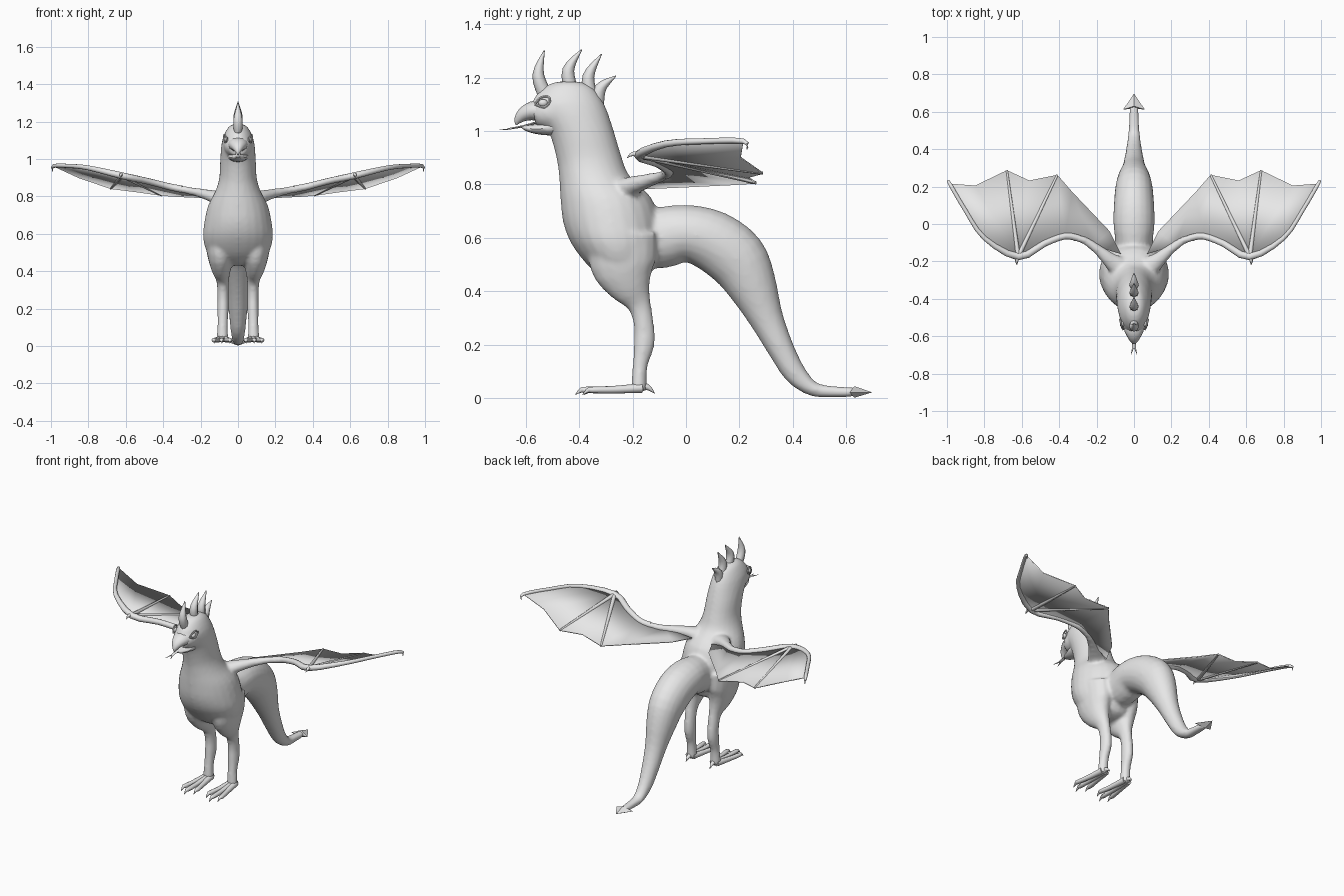
import bpy, bmesh, math
from mathutils import Vector

cube = bpy.data.objects.get("Cube")
if cube:
    bpy.data.objects.remove(cube)

grey = bpy.data.materials.new("plain grey")
grey.use_nodes = True
grey.diffuse_color = (0.8, 0.8, 0.8, 1)
grey.node_tree.nodes["Principled BSDF"].inputs["Base Color"].default_value = (0.8, 0.8, 0.8, 1)

X, Z = Vector((1, 0, 0)), Vector((0, 0, 1))


def finish(name, bm, angle=50):
    bmesh.ops.recalc_face_normals(bm, faces=bm.faces[:])
    mesh = bpy.data.meshes.new(name)
    bm.to_mesh(mesh)
    bm.free()
    mesh.materials.append(grey)
    ob = bpy.data.objects.new(name, mesh)
    bpy.context.collection.objects.link(ob)
    bpy.ops.object.select_all(action='DESELECT')
    ob.select_set(True)
    bpy.context.view_layer.objects.active = ob
    bpy.ops.object.shade_smooth_by_angle(angle=math.radians(angle))
    return ob


def spline(rows, steps):
    # Catmull-Rom through stations of (x, y, z, width radius, depth radius)
    out = []
    for i in range(len(rows) - 1):
        a, b = rows[max(i - 1, 0)], rows[i]
        c, d = rows[i + 1], rows[min(i + 2, len(rows) - 1)]
        for k in range(steps):
            t = k / steps
            out.append([0.5 * (2 * q + (r - p) * t + (2 * p - 5 * q + 4 * r - s) * t * t
                               + (3 * q - p - 3 * r + s) * t ** 3)
                        for p, q, r, s in zip(a, b, c, d)])
    return out + [list(rows[-1])]


def loft(bm, rows, ref=X, sides=12, steps=3, level=False, signs=(1,)):
    # Skin elliptical rings along a path, optionally on both sides of the model
    st = spline(rows, steps)
    for sign in signs:
        rings = []
        for i, row in enumerate(st):
            p = Vector(row[:3])
            t = Vector(st[min(i + 1, len(st) - 1)][:3]) - Vector(st[max(i - 1, 0)][:3])
            t = -Z if level else t.normalized()
            a = (ref - t * ref.dot(t)).normalized()
            b = t.cross(a)
            ring = []
            for k in range(sides):
                ang = 2 * math.pi * k / sides
                v = p + a * max(row[3], 0.001) * math.cos(ang) + b * max(row[4], 0.001) * math.sin(ang)
                ring.append(bm.verts.new((v.x * sign, v.y, v.z)))
            rings.append(ring)
        for r, s in zip(rings, rings[1:]):
            for k in range(sides):
                n = (k + 1) % sides
                bm.faces.new((r[k], r[n], s[n], s[k]))
        bm.faces.new(rings[0])
        bm.faces.new(rings[-1])


BOTH = (1, -1)

# Body: head, neck, torso, tail, legs and shoulders blended into one skin
bm = bmesh.new()
torso = [  # height, front, back, half width
    (1.185, -.48, -.40, .03), (1.165, -.53, -.35, .055), (1.1, -.575, -.305, .085),
    (1.0, -.515, -.27, .095), (.9, -.485, -.24, .1), (.83, -.475, -.21, .12),
    (.75, -.47, -.13, .16), (.66, -.46, -.1, .18), (.58, -.43, -.1, .187),
    (.5, -.37, -.12, .165), (.45, -.31, -.14, .11), (.43, -.26, -.18, .05)]
loft(bm, [(0, (f + b) / 2, z, w, (b - f) / 2) for z, f, b, w in torso], sides=24, level=True)
loft(bm, [(0, -.42, 1.08, .08, .08), (0, -.52, 1.07, .075, .07), (0, -.57, 1.06, .05, .045)], sides=16)
loft(bm, [(0, -.24, .6, .1, .1), (0, -.1, .6, .1, .115), (0, 0, .617, .11, .107),
          (0, .1, .588, .108, .115), (0, .19, .52, .1, .115), (0, .245, .425, .085, .095),
          (0, .3, .3, .062, .065), (0, .355, .185, .05, .05), (0, .41, .09, .04, .042),
          (0, .475, .035, .032, .028), (0, .54, .025, .028, .022), (0, .63, .022, .024, .018)],
     sides=20)
loft(bm, [(.1, -.24, .62, .08, .13), (.095, -.235, .5, .072, .125), (.09, -.21, .42, .055, .085),
          (.082, -.175, .35, .034, .045), (.08, -.157, .27, .031, .038), (.08, -.157, .2, .031, .039),
          (.082, -.172, .12, .028, .028), (.083, -.177, .03, .032, .03)], sides=16, signs=BOTH)
loft(bm, [(.05, -.25, .77, .05, .07), (.12, -.2, .795, .036, .045), (.19, -.14, .815, .026, .028),
          (.27, -.085, .832, .02, .021), (.36, -.065, .85, .018, .018)], ref=Z, signs=BOTH)
body = finish("body", bm)
remesh = body.modifiers.new("blend", 'REMESH')
remesh.mode = 'VOXEL'
remesh.voxel_size = 0.01
remesh.use_smooth_shade = True
soften = body.modifiers.new("soften", 'SMOOTH')
soften.factor = 0.5
soften.iterations = 6

# Tail arrowhead
bm = bmesh.new()
outline = [(-.02, .615), (-.058, .612), (0, .697), (.058, .612), (.02, .615)]
rim = [bm.verts.new((x, y, .022)) for x, y in outline]
for z in (.045, .002):
    peak = bm.verts.new((0, .63, z))
    for i in range(len(rim)):
        bm.faces.new((rim[i], rim[(i + 1) % len(rim)], peak))
finish("tail_tip", bm, 20)

# Beak, jaw and forked tongue
bm = bmesh.new()
loft(bm, [(0, -.53, 1.075, .06, .045), (0, -.575, 1.075, .05, .036), (0, -.61, 1.06, .032, .026),
          (0, -.63, 1.038, .014, .014), (0, -.635, 1.022, .002, .002)])
finish("upper_beak", bm)
bm = bmesh.new()
loft(bm, [(0, -.48, 1.02, .06, .04), (0, -.545, 1.008, .045, .022), (0, -.59, 1.01, .027, .013),
          (0, -.617, 1.017, .006, .004)])
finish("lower_beak", bm)
bm = bmesh.new()
loft(bm, [(0, -.55, 1.035, .012, .004), (0, -.61, 1.018, .012, .004), (0, -.665, 1.008, .009, .003)], sides=8)
loft(bm, [(.003, -.655, 1.008, .006, .003), (.016, -.697, 1.004, .001, .001)], sides=6, signs=BOTH)
finish("tongue", bm)

# Eyes with almond lids
bm = bmesh.new()
for sign in BOTH:
    before = set(bm.verts)
    bmesh.ops.create_uvsphere(bm, u_segments=12, v_segments=8, radius=1)
    for v in set(bm.verts) - before:
        v.co = Vector((sign * .064 + v.co.x * .012, -.535 + v.co.y * .018, 1.105 + v.co.z * .014))
finish("eyes", bm)
bm = bmesh.new()
lid = [(.058, -.564, 1.1), (.066, -.548, 1.123), (.073, -.518, 1.13),
       (.075, -.51, 1.11), (.068, -.53, 1.088), (.058, -.564, 1.1)]
loft(bm, [p + (.005, .005) for p in lid], sides=6, steps=2, signs=BOTH)
finish("eyelids", bm)

# Crest spikes: base, middle and tip in side profile
bm = bmesh.new()
for base, mid, tip in [((-.525, 1.13), (-.553, 1.21), (-.53, 1.302)),
                       ((-.43, 1.15), (-.44, 1.23), (-.39, 1.305)),
                       ((-.355, 1.12), (-.365, 1.205), (-.316, 1.288)),
                       ((-.335, 1.09), (-.32, 1.16), (-.262, 1.206))]:
    loft(bm, [(0, *base, .02, .027), (0, *mid, .024, .022), (0, *tip, .002, .002)], sides=8, steps=4)
finish("crest", bm)

# Feet: three front toes and a hind toe, each with a claw
bm = bmesh.new()
for dx, y in ((-.04, -.36), (.004, -.392), (.045, -.365)):
    x = .083 + dx
    loft(bm, [(.083 + dx * .3, -.165, .038, .02, .018), (.083 + dx * .7, -.27, .032, .015, .014),
              (x, y + .02, .031, .014, .012), (x, y, .03, .008, .009), (x, y - .022, .013, .001, .001)],
         sides=8, signs=BOTH)
loft(bm, [(.083, -.18, .04, .018, .02), (.083, -.145, .042, .012, .012), (.083, -.117, .018, .001, .001)],
     sides=8, signs=BOTH)
finish("toes", bm)

# Wing bones: arm, fingers and wrist claw
WRIST = (.62, -.175, .91)
TIP, SECOND, THIRD = (.985, .215, .962), (.68, .287, .842), (.41, .262, .806)
bm = bmesh.new()
loft(bm, [(.3, -.075, .838, .019, .019), (.37, -.065, .852, .018, .018), (.48, -.105, .88, .017, .018),
          (*WRIST, .018, .02), (.8, -.075, .952, .013, .013), (.9, .07, .962, .011, .011),
          (*TIP, .01, .01), (.99, .228, .93, .001, .001)], ref=Z, sides=10, signs=BOTH)
for end in (SECOND, THIRD):
    loft(bm, [(*WRIST, .013, .013), (*end, .006, .006)], ref=Z, sides=8, signs=BOTH)
loft(bm, [(.622, -.175, .912, .012, .012), (.627, -.2, .914, .008, .008), (.626, -.22, .9, .001, .001)],
     sides=8, signs=BOTH)
finish("wing_bones", bm)

# Wing membranes as thin panels between the bones
points = dict(root=(.07, -.16, .785), inner=(.13, -.04, .79), trail=(.33, .17, .8), arm=(.22, -.115, .822),
              elbow=(.37, -.065, .852), wrist=WRIST, third=THIRD, gap=(.56, .232, .827),
              second=SECOND, notch=(.85, .205, .9), tip=TIP, knuckle=(.8, -.075, .952))
panels = ["root inner arm", "arm inner trail", "arm trail elbow", "elbow trail third",
          "elbow third wrist", "wrist third gap", "wrist gap second", "wrist second notch",
          "wrist notch knuckle", "knuckle notch tip"]
bm = bmesh.new()
for sign in BOTH:
    verts = {k: bm.verts.new((x * sign, y, z)) for k, (x, y, z) in points.items()}
    for panel in panels:
        bm.faces.new([verts[k] for k in panel.split()])
membrane = finish("wing_membranes", bm, 30)
thick = membrane.modifiers.new("thickness", 'SOLIDIFY')
thick.thickness = 0.006
thick.offset = 0
